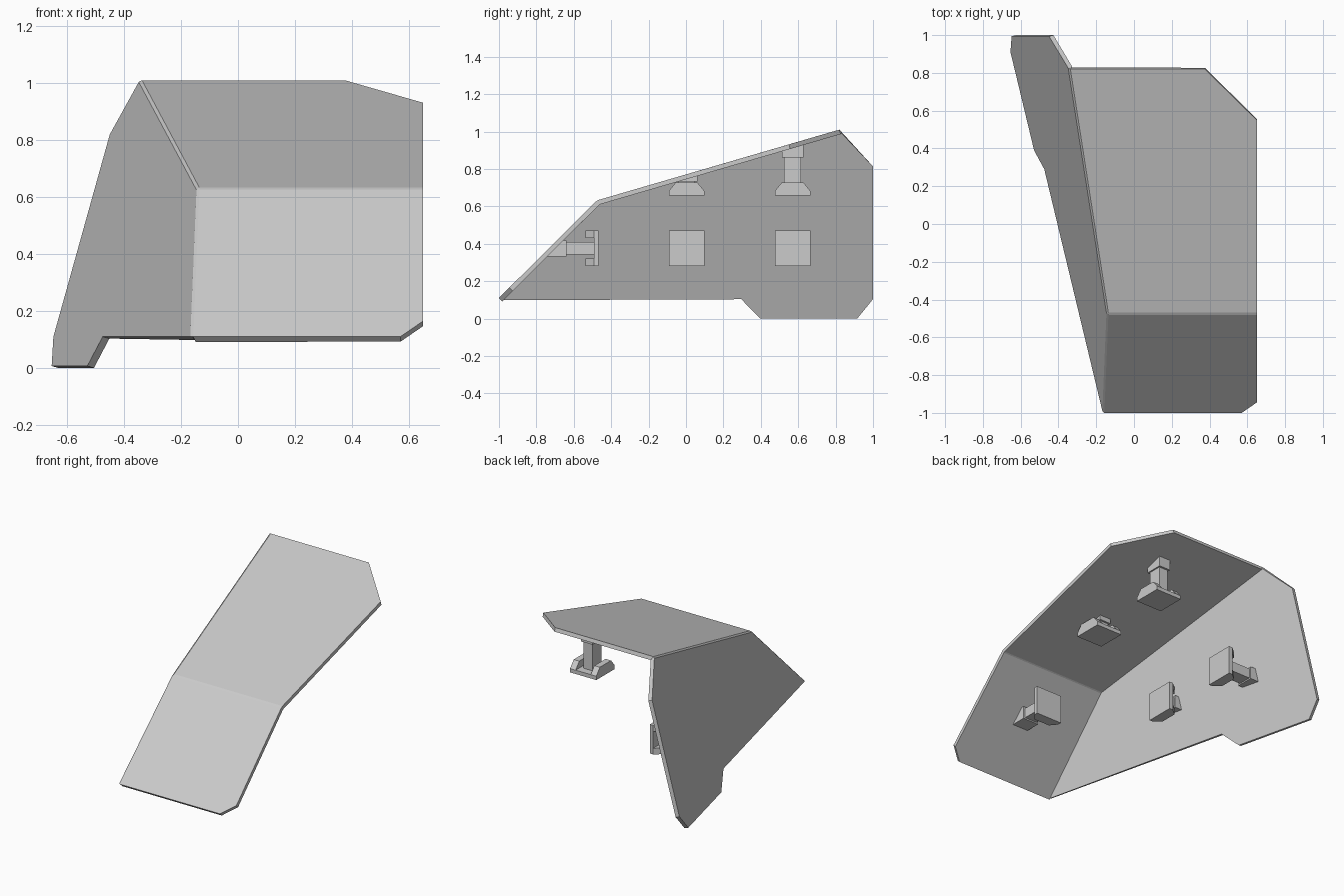
import bpy, bmesh
from mathutils import Matrix, Vector

if "Cube" in bpy.data.objects:
    bpy.data.objects.remove(bpy.data.objects["Cube"])

T = 0.025  # plate thickness


def make_object(name, bm):
    bmesh.ops.recalc_face_normals(bm, faces=bm.faces)
    mesh = bpy.data.meshes.new(name)
    bm.to_mesh(mesh)
    bm.free()
    obj = bpy.data.objects.new(name, mesh)
    bpy.context.collection.objects.link(obj)
    return obj


# Folded shell: three planar panels sharing a corner
corner = (-0.143, -0.475, 0.632)
ridge_back = (-0.345, 0.82, 1.01)
low_front = (-0.165, -1.0, 0.11)
bend_right = (0.65, -0.475, 0.632)
points = [
    corner, ridge_back, low_front, bend_right,
    (0.65, 0.55, 0.931), (0.375, 0.82, 1.01),                      # top panel
    (0.57, -1.0, 0.11), (0.65, -0.945, 0.165),                     # front panel
    (-0.475, 0.29, 0.11), (-0.529, 0.39, 0.007),                   # side panel
    (-0.654, 0.91, 0.007), (-0.648, 0.994, 0.11), (-0.45, 0.994, 0.82),
]
bm = bmesh.new()
v = [bm.verts.new(p) for p in points]
for loop in [(0, 3, 4, 5, 1), (2, 6, 7, 3, 0), (0, 1, 12, 11, 10, 9, 8, 2)]:
    bm.faces.new([v[i] for i in loop])
folds = [e for e in bm.edges if len(e.link_faces) == 2]
bmesh.ops.bevel(bm, geom=folds, offset=0.008, segments=1, affect='EDGES')
shell = make_object("armour_shell", bm)
# make sure the normals point up and out before thickening inward
if max(shell.data.polygons, key=lambda p: p.center.z).normal.z < 0:
    shell.data.flip_normals()
solid = shell.modifiers.new("thickness", 'SOLIDIFY')
solid.thickness = T
solid.offset = -1
solid.use_even_offset = True
solid.use_quality_normals = True


def prism(bm, profile, x0, x1):
    """Extrude a (y, z) profile along x."""
    a = [bm.verts.new((x0, y, z)) for y, z in profile]
    b = [bm.verts.new((x1, y, z)) for y, z in profile]
    n = len(profile)
    bm.faces.new(a)
    bm.faces.new(b[::-1])
    for i in range(n):
        j = (i + 1) % n
        bm.faces.new((a[j], a[i], b[i], b[j]))
    return a + b


def box(bm, hx, hy, z0, z1):
    return prism(bm, [(-hy, z0), (hy, z0), (hy, z1), (-hy, z1)], -hx, hx)


def mount(name, face_centre, axes, block_start, plane):
    """Clevis pad, stem and root block; local z runs from pad face to plate."""
    frame = Matrix(axes).transposed().to_4x4()
    frame.translation = face_centre

    # Pad with two tapered lugs
    bm = bmesh.new()
    box(bm, 0.095, 0.095, 0, 0.025)
    lug = [(-0.095, 0.025), (0.095, 0.025), (0.058, 0.07), (-0.058, 0.07)]
    prism(bm, lug, -0.095, -0.055)
    prism(bm, lug, 0.055, 0.095)
    bm.transform(frame)
    make_object(name + "_pad", bm)

    # Stem
    bm = bmesh.new()
    box(bm, 0.033, 0.045, 0.025, block_start + 0.005)
    bm.transform(frame)
    make_object(name + "_stem", bm)

    # Root block, its far end cut to the slope of the plate
    bm = bmesh.new()
    verts = box(bm, 0.042, 0.058, block_start, 1)
    tips = [p for p in verts if p.co.z > 0.99]
    bm.transform(frame)
    origin, normal = plane
    axis = Vector(axes[2])
    for p in tips:
        p.co += axis * ((origin - p.co).dot(normal) / axis.dot(normal))
    make_object(name + "_root", bm)


def mid_plane(a, b, c, inside):
    a, b, c = Vector(a), Vector(b), Vector(c)
    n = (b - a).cross(c - a).normalized()
    if n.dot(Vector(inside) - a) < 0:
        n = -n
    return a + n * T * 0.5, n


inner = (0.3, 0.3, 0.3)
top = mid_plane(corner, ridge_back, bend_right, inner)
front = mid_plane(corner, low_front, bend_right, inner)
side = mid_plane(corner, ridge_back, low_front, inner)

X, Y, Z = (1, 0, 0), (0, 1, 0), (0, 0, 1)
for label, y, start in [("front", 0.003, 0.075), ("rear", 0.57, 0.203)]:
    mount("top_mount_" + label, (0.28, y, 0.657), (X, Y, Z), start, top)
    mount("side_mount_" + label, (-0.203, y, 0.375), (Z, Y, (-1, 0, 0)), start, side)
mount("slope_mount", (0.288, -0.467, 0.375), (Z, X, (0, -1, 0)), 0.173, front)
